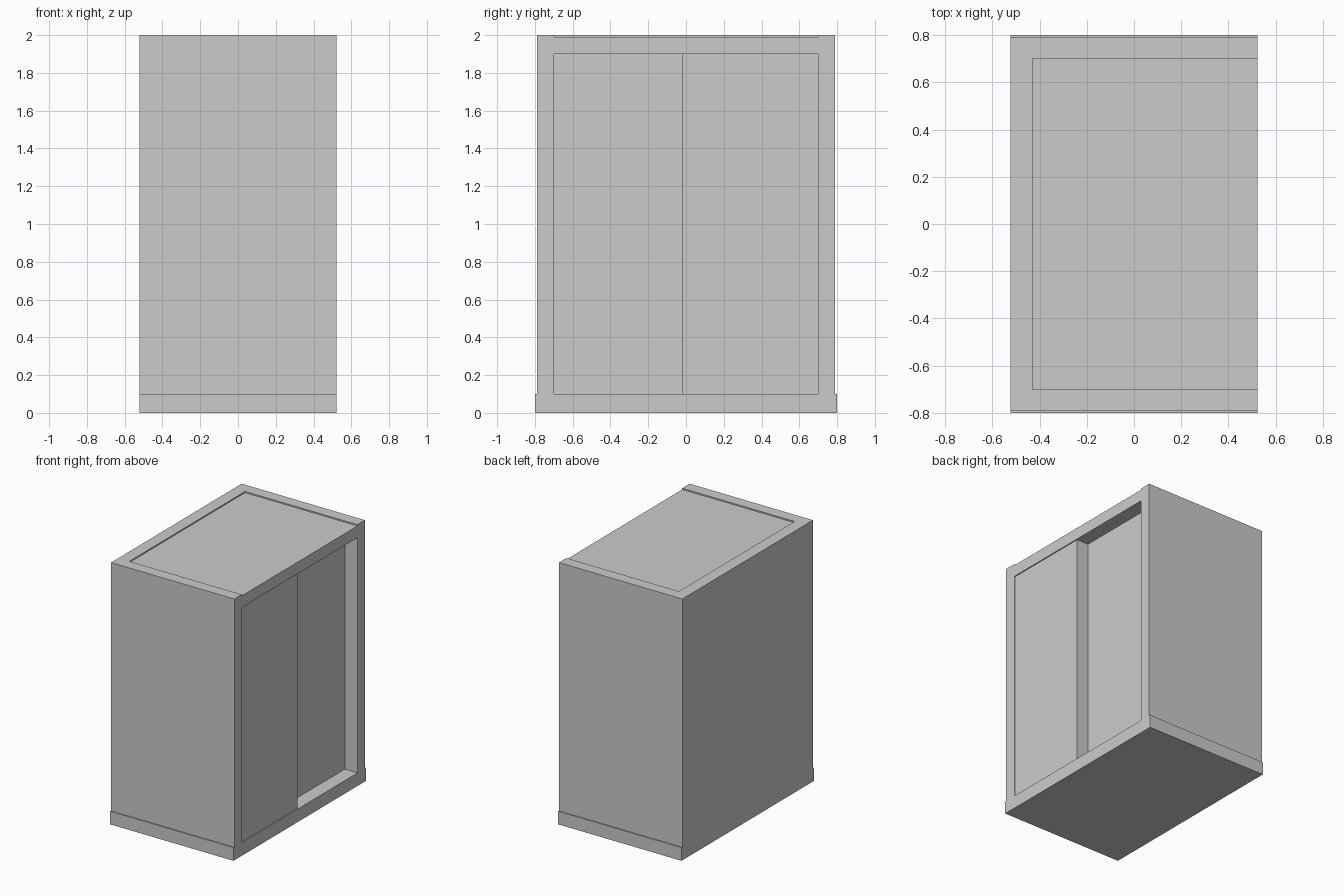
import bpy, bmesh
from mathutils import Vector

if "Cube" in bpy.data.objects:
    bpy.data.objects.remove(bpy.data.objects["Cube"])

W = 0.522      # half depth along x (doors face +x)
SIDE = 0.79    # outer y of side panels
INNER = 0.70   # inner y of side panels


def box(name, lo, hi):
    """Box object spanning two opposite corners."""
    lo, hi = Vector(lo), Vector(hi)
    bm = bmesh.new()
    bmesh.ops.create_cube(bm, size=1)
    bmesh.ops.scale(bm, vec=hi - lo, verts=bm.verts)
    bmesh.ops.translate(bm, vec=(lo + hi) / 2, verts=bm.verts)
    mesh = bpy.data.meshes.new(name)
    bm.to_mesh(mesh)
    bm.free()
    obj = bpy.data.objects.new(name, mesh)
    bpy.context.collection.objects.link(obj)
    return obj


# Plinth, slightly wider than the carcass
box("base", (-W, -0.8, 0), (W, 0.8, 0.1))

# Side panels, mirrored across the y centre
side = box("side_panels", (-W, INNER, 0.1), (W, SIDE, 2.0))
mirror = side.modifiers.new("mirror", 'MIRROR')
mirror.use_axis = (False, True, False)

# Back panel and the top, which sits just below the rim
box("back_panel", (-W, -INNER, 0.1), (-0.43, INNER, 2.0))
box("top_panel", (-0.43, -INNER, 1.9), (W, INNER, 1.99))

# Two sliding doors on separate tracks
box("front_sliding_door", (0.415, -INNER, 0.1), (0.514, -0.015, 1.9))
box("rear_sliding_door", (0.315, -0.03, 0.1), (0.414, INNER, 1.9))
